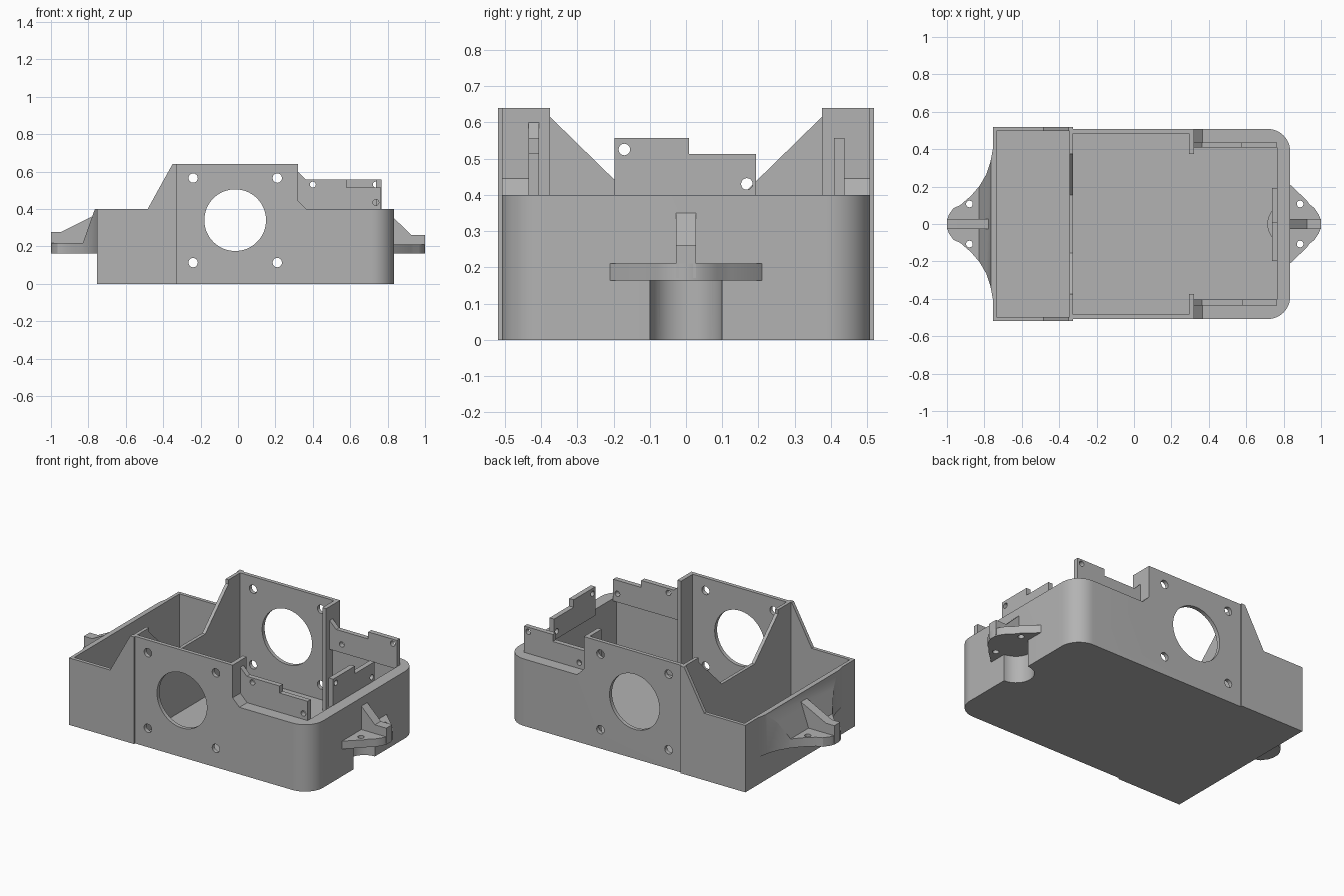
import bpy, bmesh, math

if "Cube" in bpy.data.objects:
    bpy.data.objects.remove(bpy.data.objects["Cube"])

grey = bpy.data.materials.new("grey plastic")
grey.diffuse_color = (0.45, 0.45, 0.45, 1)
grey.use_nodes = True
grey.node_tree.nodes["Principled BSDF"].inputs["Base Color"].default_value = grey.diffuse_color


def prism(name, pts, axis, lo, hi):
    """Extrude a 2D profile along an axis: z uses (x,y), y uses (x,z), x uses (y,z)."""
    place = {'z': lambda a, b, t: (a, b, t),
             'y': lambda a, b, t: (a, t, b),
             'x': lambda a, b, t: (t, a, b)}[axis]
    bm = bmesh.new()
    low = [bm.verts.new(place(a, b, lo)) for a, b in pts]
    high = [bm.verts.new(place(a, b, hi)) for a, b in pts]
    n = len(pts)
    bm.faces.new(low)
    bm.faces.new(high)
    for i in range(n):
        j = (i + 1) % n
        bm.faces.new((low[i], low[j], high[j], high[i]))
    bmesh.ops.recalc_face_normals(bm, faces=bm.faces[:])
    me = bpy.data.meshes.new(name)
    bm.to_mesh(me)
    bm.free()
    ob = bpy.data.objects.new(name, me)
    bpy.context.collection.objects.link(ob)
    me.materials.append(grey)
    return ob


def box(name, x0, x1, y0, y1, z0, z1):
    return prism(name, [(x0, y0), (x1, y0), (x1, y1), (x0, y1)], 'z', z0, z1)


def arc(cx, cy, r, a0, a1, n):
    return [(cx + r * math.cos(math.radians(a0 + (a1 - a0) * i / n)),
             cy + r * math.sin(math.radians(a0 + (a1 - a0) * i / n))) for i in range(n + 1)]


def rod(cx, cy, r, axis, lo, hi, n=48):
    return prism("cutter", arc(cx, cy, r, 0, 360, n)[:-1], axis, lo, hi)


def cut(ob, *tools, op='DIFFERENCE'):
    bpy.context.view_layer.objects.active = ob
    for t in tools:
        m = ob.modifiers.new("cut", 'BOOLEAN')
        m.operation, m.solver, m.object = op, 'EXACT', t
        bpy.ops.object.modifier_apply(modifier=m.name)
        bpy.data.objects.remove(t)


def mirrored(half):
    return half + [(x, -y) for x, y in reversed(half)]


# Main housing with rounded far corners and raised side walls
R, XE, YE = 0.12, 0.835, 0.508
outline = [(-0.325, -YE)] + arc(XE - R, -YE + R, R, -90, 0, 12) \
    + arc(XE - R, YE - R, R, 0, 90, 12) + [(-0.325, YE)]
housing = prism("main_housing", outline, 'z', 0, 0.64)
cut(housing,
    box("cutter", -0.4, 0.295, -0.485, 0.485, 0.025, 0.8),
    box("cutter", 0.28, 0.34, -0.375, 0.375, 0.025, 0.8),
    box("cutter", 0.32, 0.765, -0.435, 0.435, 0.025, 0.8),
    prism("cutter", [(0.32, 0.8), (0.32, 0.445), (0.365, 0.4), (1, 0.4), (1, 0.8)], 'y', -1, 1),
    rod(-0.015, 0.34, 0.165, 'y', -1, 1, 64),
    *[rod(x, z, 0.025, 'y', -1, 1, 24) for x in (-0.24, 0.21) for z in (0.113, 0.565)])

# Half-round recess under the far mount, with its inner shell
shell = prism("recess_shell", arc(XE - 0.01, 0, 0.112, 90, 270, 24), 'z', 0, 0.185)
for ob in (housing, shell):
    cut(ob, rod(XE, 0, 0.1, 'z', -0.1, 0.165))

# Near compartment, including the partition with gussets
bay = box("near_compartment", -0.755, -0.325, -0.518, 0.518, 0, 0.64)
cut(bay,
    box("cutter", -0.735, -0.345, -0.497, 0.497, 0.025, 0.8),
    prism("cutter", [(-1, 0.8), (-1, 0.4), (-0.483, 0.4), (-0.35, 0.64), (-0.35, 0.8)], 'y', -1, 1),
    prism("cutter", [(0.375, 0.8), (0.375, 0.615), (0.155, 0.4), (-0.155, 0.4),
                     (-0.375, 0.615), (-0.375, 0.8)], 'x', -0.4, -0.2))

# Stepped mounting plates on both sides and at the far end
front_plate = prism("front_plate", [(0.32, 0.385), (0.765, 0.385), (0.765, 0.515), (0.58, 0.515),
                                    (0.58, 0.557), (0.363, 0.557), (0.32, 0.6)], 'y', -0.435, -0.405)
cut(front_plate, rod(0.4, 0.53, 0.016, 'y', -1, 1, 20), rod(0.737, 0.435, 0.016, 'y', -1, 1, 20))
back_plate = prism("back_plate", [(0.32, 0.385), (0.765, 0.385), (0.765, 0.557), (0.575, 0.557),
                                  (0.575, 0.515), (0.363, 0.515), (0.32, 0.557)], 'y', 0.408, 0.437)
cut(back_plate, rod(0.737, 0.53, 0.016, 'y', -1, 1, 20), rod(0.4, 0.435, 0.016, 'y', -1, 1, 20))
end_plate = prism("end_plate", [(-0.197, 0.385), (0.193, 0.385), (0.193, 0.512), (0.008, 0.512),
                                (0.008, 0.557), (-0.197, 0.557)], 'x', 0.737, 0.767)
cut(end_plate, rod(-0.17, 0.525, 0.016, 'x', 0, 1, 20), rod(0.168, 0.43, 0.016, 'x', 0, 1, 20))

# Far mounting ear and web
far_ear = prism("far_ear", mirrored([(0.82, 0.21), (0.835, 0.21), (0.925, 0.125), (0.938, 0.105),
                                     (0.965, 0.085), (0.988, 0.05), (1, 0.02)]), 'z', 0.163, 0.21)
cut(far_ear, *[rod(0.888, y, 0.018, 'z', 0, 1, 20) for y in (-0.107, 0.107)])
prism("far_web", [(0.82, 0.17), (1, 0.17), (1, 0.262), (0.925, 0.262), (0.835, 0.35), (0.82, 0.35)],
      'y', -0.028, 0.028)

# Near mounting ear flaring into a sloped wall support
near_ear = prism("near_ear", mirrored([(-0.74, 0.41), (-0.755, 0.40), (-0.768, 0.33), (-0.79, 0.265),
                                       (-0.825, 0.205), (-0.87, 0.152), (-0.93, 0.10), (-0.965, 0.085),
                                       (-0.99, 0.05), (-1, 0.02)]), 'z', 0.163, 0.4)
cut(near_ear, prism("cutter", [(-1.1, 0.1), (-1.1, 0.217), (-0.83, 0.217), (-0.765, 0.4),
                               (-0.765, 0.5), (-0.7, 0.5), (-0.7, 0.1)], 'y', -1, 1), op='INTERSECT')
cut(near_ear, *[rod(-0.88, y, 0.018, 'z', 0, 0.3, 20) for y in (-0.107, 0.107)])
prism("near_web", [(-1, 0.17), (-0.75, 0.17), (-0.75, 0.36), (-0.78, 0.36), (-0.945, 0.277), (-1, 0.277)],
      'y', -0.028, 0.028)

# Smooth the curved walls and keep the edges sharp
for ob in bpy.context.scene.objects:
    ob.select_set(True)
bpy.context.view_layer.objects.active = housing
bpy.ops.object.shade_smooth_by_angle(angle=math.radians(25))
